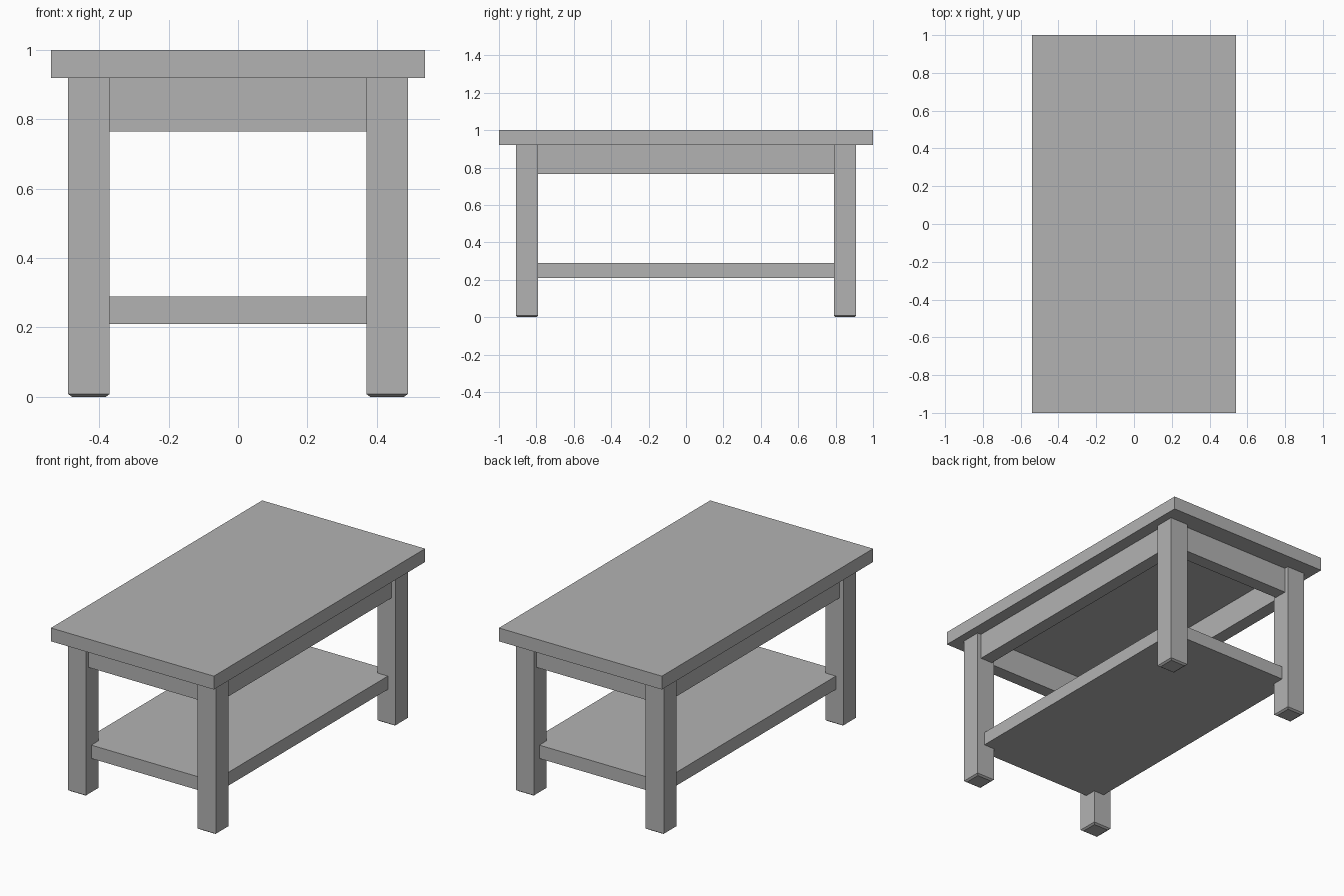
import bpy
import bmesh
from mathutils import Vector

cube = bpy.data.objects.get("Cube")
if cube:
    bpy.data.objects.remove(cube, do_unlink=True)

# One plain grey for the whole table
grey = bpy.data.materials.new("grey")
grey.use_nodes = True
colour = (0.45, 0.45, 0.45, 1)
grey.diffuse_color = colour
grey.node_tree.nodes["Principled BSDF"].inputs["Base Color"].default_value = colour


def box(name, low, high, foot=0):
    """Box between two corners; foot insets the underside into a small chamfer."""
    low, high = Vector(low), Vector(high)
    bm = bmesh.new()
    bmesh.ops.create_cube(bm, size=1)
    for v in bm.verts:
        v.co = (low + high) / 2 + v.co * (high - low)
    if foot:
        base = min(bm.faces, key=lambda f: f.calc_center_median().z)
        bmesh.ops.inset_region(bm, faces=[base], thickness=foot, depth=0)
        for v in base.verts:
            v.co.z -= foot / 2
    mesh = bpy.data.meshes.new(name)
    bm.to_mesh(mesh)
    bm.free()
    mesh.materials.append(grey)
    obj = bpy.data.objects.new(name, mesh)
    bpy.context.collection.objects.link(obj)
    return obj


LEG_X, LEG_Y, LEG = 0.49, 0.91, 0.12    # outer leg faces and leg width
TOP_Z = 0.92                            # underside of the top
FOOT = 0.016

# Table top
box("table_top", (-0.54, -1, TOP_Z), (0.54, 1, 1))

# Lower shelf, set back from the leg faces
SET = 0.05
box("shelf", (SET - LEG_X, SET - LEG_Y, 0.21), (LEG_X - SET, LEG_Y - SET, 0.29))

# Legs with chamfered feet
for x, side in ((-1, "right"), (1, "left")):
    for y, end in ((-1, "front"), (1, "back")):
        cx, cy = x * (LEG_X - LEG / 2), y * (LEG_Y - LEG / 2)
        box(f"{end}_{side}_leg", (cx - LEG / 2, cy - LEG / 2, FOOT / 2),
            (cx + LEG / 2, cy + LEG / 2, TOP_Z), FOOT)

# Apron rails between the legs
RAIL_Z, RAIL, BACK = 0.765, 0.08, 0.025
inner_x, inner_y = LEG_X - LEG, LEG_Y - LEG
for s, side, end in ((-1, "right", "front"), (1, "left", "back")):
    xs = sorted((s * (LEG_X - BACK), s * (LEG_X - BACK - RAIL)))
    ys = sorted((s * (LEG_Y - BACK), s * (LEG_Y - BACK - RAIL)))
    box(f"{side}_apron", (xs[0], -inner_y, RAIL_Z), (xs[1], inner_y, TOP_Z))
    box(f"{end}_apron", (-inner_x, ys[0], RAIL_Z), (inner_x, ys[1], TOP_Z))
